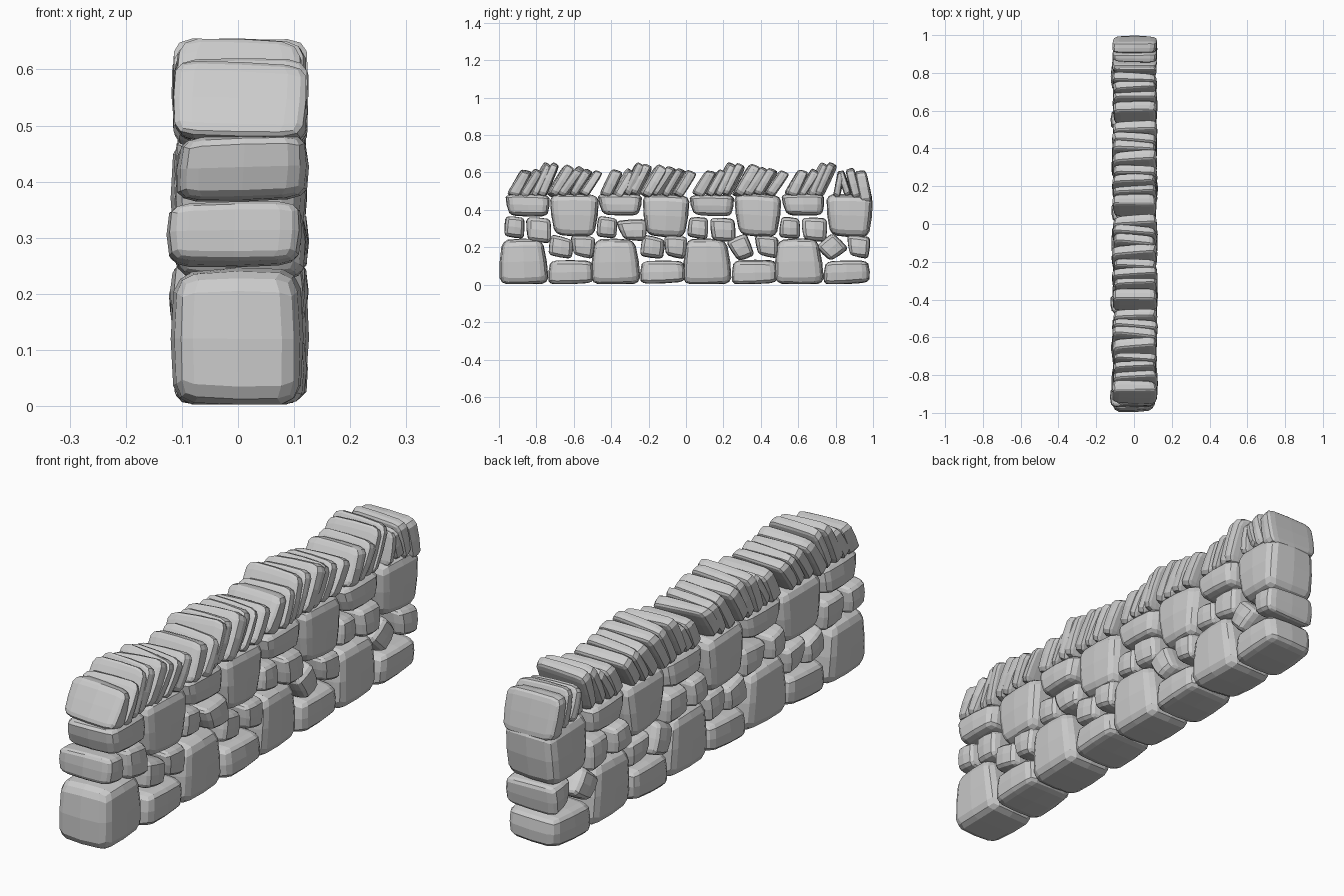
import bpy, bmesh, random
from mathutils import Vector

if "Cube" in bpy.data.objects:
    bpy.data.objects.remove(bpy.data.objects["Cube"])

random.seed(7)


def stone(name, quad, x0=-0.115, x1=0.12, power=4.6, jitter=0.009, grow=1.03, yaw=0.0, roll=0.0):
    """Pillowed block. quad = (y, z) of bottom-left, bottom-right, top-right, top-left."""
    bm = bmesh.new()
    bmesh.ops.create_cube(bm, size=2)
    bmesh.ops.subdivide_edges(bm, edges=bm.edges[:], cuts=3, use_grid_fill=True)
    cy = sum(q[0] for q in quad) / 4
    cz = sum(q[1] for q in quad) / 4
    # eight slightly uneven corners
    corners = {}
    for sx, x in ((0, x0), (1, x1)):
        s = 2 * sx - 1
        for i, (y, z) in enumerate(quad):
            r = [random.uniform(-jitter, jitter) for _ in range(3)]
            corners[sx, i] = Vector((x + r[0], cy + (y - cy) * grow + yaw * s + r[1] * 0.7,
                                     cz + (z - cz) * grow + roll * s + r[2] * 0.7))
    for v in bm.verts:
        p = Vector([c * 1.42 if 0.4 < abs(c) < 0.6 else c for c in v.co])
        p /= sum(abs(c) ** power for c in p) ** (1 / power)
        u, a, b = [(c + 1) / 2 for c in p]
        w = ((1 - a) * (1 - b), a * (1 - b), a * b, (1 - a) * b)
        co = Vector()
        for i in range(4):
            co += w[i] * ((1 - u) * corners[0, i] + u * corners[1, i])
        co.z = max(co.z, 0.003)
        v.co = co
    bmesh.ops.recalc_face_normals(bm, faces=bm.faces[:])
    me = bpy.data.meshes.new(name)
    bm.to_mesh(me)
    bm.free()
    ob = bpy.data.objects.new(name, me)
    bpy.context.collection.objects.link(ob)
    return ob


def slab(name, yb, yt, zt, t, zb=0.475, **kw):
    """Thin leaning coping stone, from bottom centre to top centre."""
    h = t / 2
    dz = (yt - yb) * 0.13
    stone(name, [(yb - h, zb + dz), (yb + h, zb - dz), (yt + h, zt - dz), (yt - h, zt + dz)],
          x0=-0.112, x1=0.122, power=5.5, jitter=0.01, **kw)


# Stones repeated in each of the four bays (first bay coordinates)
bay = {
    "foundation_tall": ([(-1.0, .0), (-.73, .0), (-.765, .245), (-.985, .245)], 0),
    "foundation_low": ([(-.735, .0), (-.49, .01), (-.50, .13), (-.725, .13)], 0),
    "middle_lower_left": ([(-.735, .155), (-.61, .135), (-.605, .24), (-.72, .27)], -.005),
    "middle_lower_right": ([(-.60, .16), (-.495, .135), (-.485, .255), (-.615, .265)], .003),
    "middle_upper_left": ([(-.975, .255), (-.865, .245), (-.86, .355), (-.965, .365)], -.008),
    "middle_upper_right": ([(-.845, .24), (-.72, .225), (-.72, .355), (-.855, .36)], .003),
    "upper_low": ([(-.94, .37), (-.74, .365), (-.725, .485), (-.97, .485)], .004),
    "upper_tall": ([(-.70, .265), (-.495, .255), (-.465, .48), (-.73, .49)], .0),
}
# Turned stones that differ from the repeat in some bays
special = {
    ("middle_lower_left", 2): [(.285, .125), (.37, .155), (.32, .275), (.215, .23)],
    ("middle_lower_left", 3): [(.77, .12), (.875, .19), (.785, .28), (.695, .2)],
    ("middle_upper_right", 1): [(-.33, .245), (-.215, .23), (-.205, .355), (-.375, .345)],
}
for k in range(4):
    for name, (quad, dx) in bay.items():
        off = k * 0.491
        q = special.get((name, k)) or [(y + off, z) for y, z in quad]
        stone(f"{name}_{k + 1}", q, -0.115 + dx, 0.12 + dx)

# Leaning coping slabs: bottom y, top y, top z, thickness, yaw
coping = [(-.925, -.855, .608, .064, 0), (-.872, -.79, .610, .042, .004),
          (-.822, -.74, .645, .040, .006), (-.774, -.695, .642, .040, -.004),
          (-.718, -.62, .632, .056, .008), (-.658, -.565, .62, .046, -.010),
          (-.602, -.52, .612, .044, -.008), (-.548, -.465, .603, .050, .004)]
for k in range(4):
    for i, (yb, yt, zt, t, yaw) in enumerate(coping):
        if k == 3 and i > 3:
            break
        off = k * 0.494
        slab(f"coping_slab_{k + 1}_{i + 1}", yb + off, yt + off, zt, t, yaw=yaw,
             roll=random.uniform(-.006, .006))

# End slabs leaning back the other way
for i, (yb, yt, zt, t, zb) in enumerate([(.805, .83, .60, .036, .475), (.868, .825, .60, .038, .475),
                                         (.915, .875, .62, .046, .465), (.962, .93, .608, .066, .44)]):
    slab(f"coping_end_slab_{i + 1}", yb, yt, zt, t, zb, roll=-.005)
